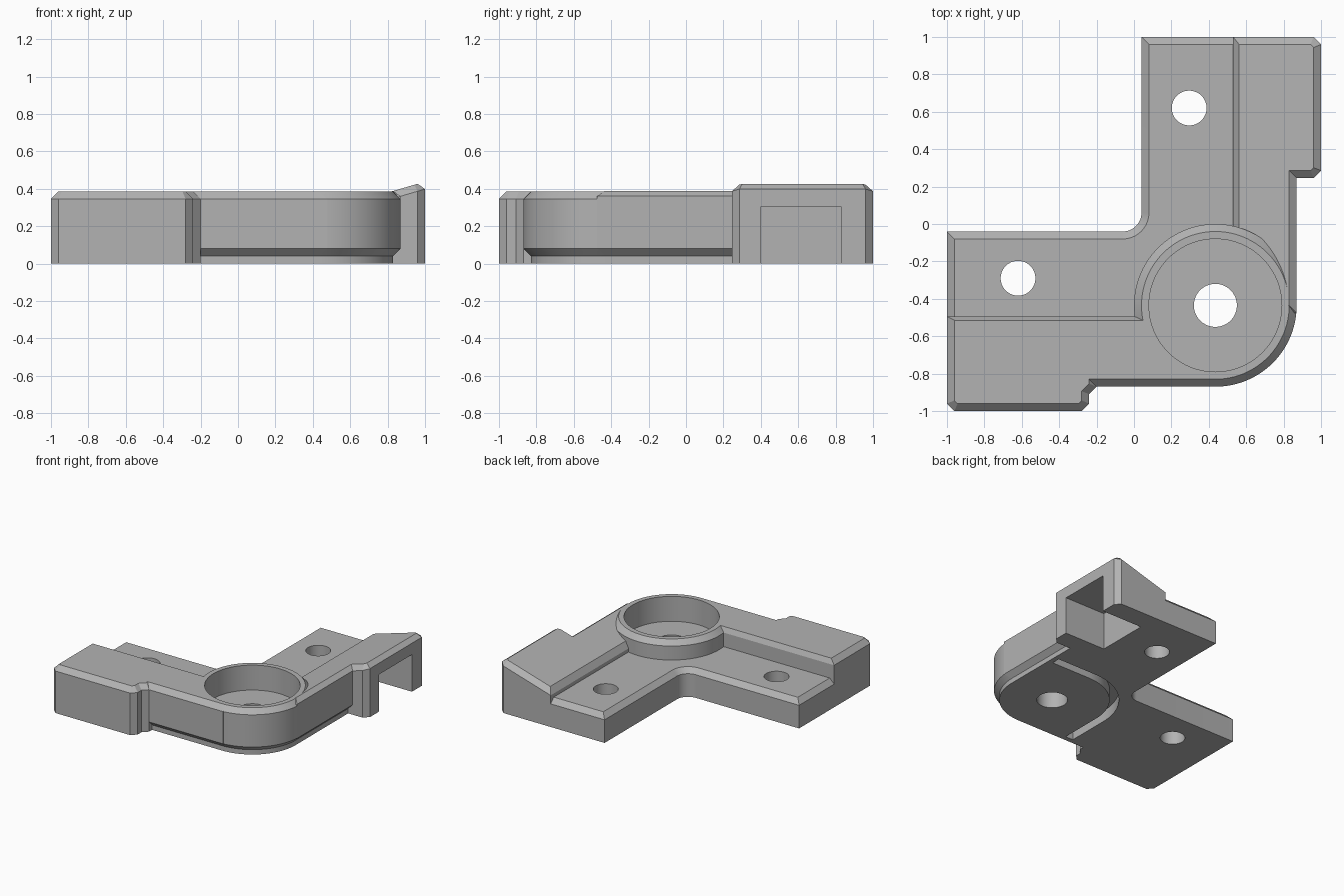
import bpy, bmesh, math
from mathutils import Vector

if "Cube" in bpy.data.objects:
    bpy.data.objects.remove(bpy.data.objects["Cube"], do_unlink=True)

grey = bpy.data.materials.new("light_grey")
grey.use_nodes = True
colour = (0.45, 0.45, 0.45, 1)
grey.diffuse_color = colour
grey.node_tree.nodes["Principled BSDF"].inputs["Base Color"].default_value = colour

HUB = Vector((0.435, -0.435))
LEDGE, TOP, BEVEL = 0.23, 0.385, 0.04


def arc(centre, r, a0, a1, n):
    """Points along an arc, angles in degrees."""
    steps = [math.radians(a0 + (a1 - a0) * i / n) for i in range(n + 1)]
    return [(centre[0] + r * math.cos(a), centre[1] + r * math.sin(a)) for a in steps]


def inset(pts, d, weights):
    """Offset a counter-clockwise outline inwards, with a weight per edge."""
    n = len(pts)
    lines = []
    for i in range(n):
        a, b = Vector(pts[i]), Vector(pts[(i + 1) % n])
        t = (b - a).normalized()
        normal = Vector((-t.y, t.x))
        lines.append((normal, normal.dot(a) + d * weights.get(i, 1)))
    out = []
    for i in range(n):
        (p, c), (q, e) = lines[i - 1], lines[i]
        det = p.x * q.y - p.y * q.x
        out.append(((c * q.y - e * p.y) / det, (p.x * e - q.x * c) / det))
    return out


def solid(name, rings):
    """Skin a stack of matching 3D rings and cap both ends."""
    bm = bmesh.new()
    loops = [[bm.verts.new(p) for p in ring] for ring in rings]
    n = len(loops[0])
    for low, high in zip(loops, loops[1:]):
        for i in range(n):
            j = (i + 1) % n
            bm.faces.new((low[i], low[j], high[j], high[i]))
    bm.faces.new(loops[0][::-1])
    bm.faces.new(loops[-1])
    bmesh.ops.recalc_face_normals(bm, faces=bm.faces[:])
    mesh = bpy.data.meshes.new(name)
    bm.to_mesh(mesh)
    bm.free()
    mesh.materials.append(grey)
    ob = bpy.data.objects.new(name, mesh)
    bpy.context.collection.objects.link(ob)
    return ob


def prism(name, pts, height, undercut=False, weights={}):
    """Upright prism with a bevelled top rim and an optional recessed foot."""
    h = height if callable(height) else lambda x: height
    small = inset(pts, BEVEL, weights)
    rings = [[(x, y, 0) for x, y in pts]]
    if undercut:
        foot = inset(pts, BEVEL, {})
        rings = [[(x, y, z) for x, y in foot] for z in (0, BEVEL)]
        rings.append([(x, y, 2 * BEVEL) for x, y in pts])
    rings.append([(x, y, h(x) - BEVEL) for x, y in pts])
    rings.append([(x, y, h(x)) for x, y in small])
    return solid(name, rings)


def cutter(name, pts, z0, z1):
    return solid(name, [[(x, y, z) for x, y in pts] for z in (z0, z1)])


def box(x0, x1, y0, y1):
    return [(x0, y0), (x1, y0), (x1, y1), (x0, y1)]


def circle(centre, r, n=64):
    return arc(centre, r, 0, 360, n)[:-1]


def ramp(x):
    return 0.31 + (x - 0.565) * 0.295


# Low L-shaped ledge with a rounded inner corner
ledge = prism("corner_bracket",
              [(-1, -0.04), (-1, -0.6), (0.3, -0.6), (0.6, -0.3), (0.6, 1), (0.04, 1)]
              + arc((-0.06, 0.06), 0.1, 0, -90, 10), LEDGE)

# Raised outer parts of both arms, and the round hub
parts = [
    prism("left_block", [(-1, -0.495), (-1, -0.96), (-0.96, -1), (-0.28, -1), (-0.24, -0.96),
                         (-0.24, -0.91), (-0.2, -0.87), (-0.2, -0.495)], TOP, weights={7: 0.5}),
    prism("left_wall", [(-0.4, -0.495), (-0.4, -0.87), (0.475, -0.87), (0.475, -0.495)],
          TOP, True, {3: 0.5}),
    prism("back_block", [(0.53, 1), (0.53, 0.245), (0.96, 0.245), (1, 0.285), (1, 0.96),
                         (0.96, 1)], ramp, weights={0: 0.8}),
    prism("back_wall", [(0.53, 0.4), (0.53, -0.475), (0.87, -0.475), (0.87, 0.4)],
          ramp, True, {0: 0.8}),
    prism("hub", circle(HUB, 0.435, 96), TOP, True),
]

# Hub recess, bolt holes, side pocket and curved groove underneath
groove = ([(0.79, 0.065)] + arc(HUB, 0.5, 90, 180, 24) + [(-0.065, -0.79), (0.005, -0.79)]
          + arc(HUB, 0.43, 180, 90, 24) + [(0.79, -0.005)])
cutters = [
    cutter("hub_recess_cutter", circle(HUB, 0.355, 96), 0.18, 0.6),
    cutter("hub_hole_cutter", circle(HUB, 0.115), -0.1, 0.6),
    cutter("left_hole_cutter", circle((-0.62, -0.29), 0.093), -0.1, 0.6),
    cutter("back_hole_cutter", circle((0.295, 0.62), 0.093), -0.1, 0.6),
    cutter("pocket_cutter", box(0.63, 1.1, 0.4, 0.83), -0.1, 0.305),
    cutter("groove_cutter", groove, -0.1, 0.09),
]

# Combine everything into one solid
for group, operation in ((parts, "UNION"), (cutters, "DIFFERENCE")):
    for ob in group:
        mod = ledge.modifiers.new(ob.name, "BOOLEAN")
        mod.operation, mod.solver, mod.object = operation, "EXACT", ob
bpy.context.view_layer.update()
mesh = bpy.data.meshes.new_from_object(
    ledge.evaluated_get(bpy.context.evaluated_depsgraph_get()))
ledge.modifiers.clear()
ledge.data = mesh
for ob in parts + cutters:
    bpy.data.objects.remove(ob, do_unlink=True)

# Smooth curved walls, crisp edges
bpy.ops.object.select_all(action="DESELECT")
ledge.select_set(True)
bpy.context.view_layer.objects.active = ledge
bpy.ops.object.shade_smooth_by_angle(angle=math.radians(25))
